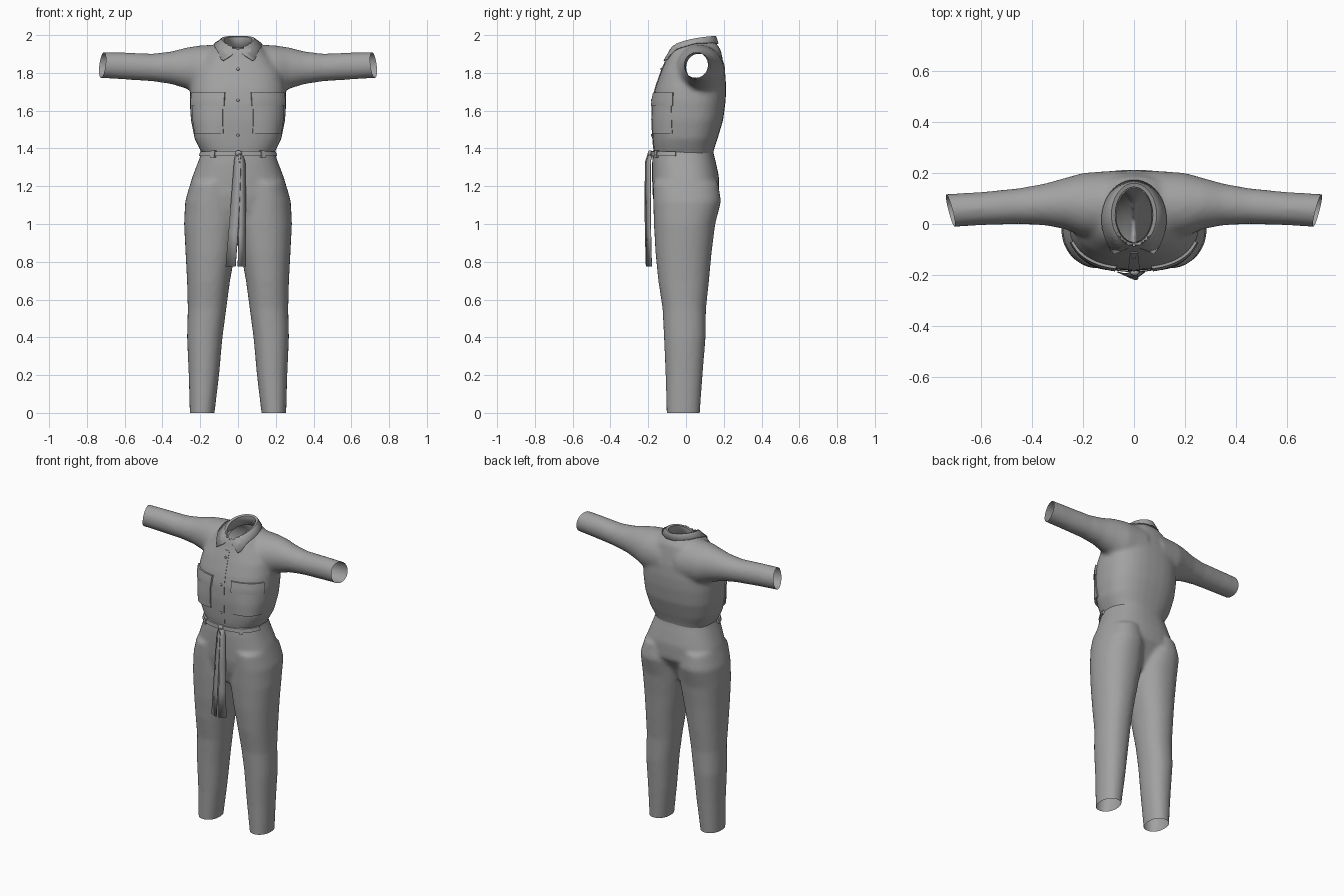
import bpy, bmesh
from math import sin, cos, pi, radians
from mathutils import Vector
from mathutils.bvhtree import BVHTree

if "Cube" in bpy.data.objects:
    bpy.data.objects.remove(bpy.data.objects["Cube"])

cloth = bpy.data.materials.new("grey cloth")
cloth.use_nodes = True
GREY = (0.36, 0.36, 0.36, 1)
cloth.diffuse_color = GREY
cloth.node_tree.nodes["Principled BSDF"].inputs["Base Color"].default_value = GREY


def finish(bm, name, angle=40):
    """Turn a bmesh into a shaded object."""
    mesh = bpy.data.meshes.new(name)
    bm.to_mesh(mesh)
    bm.free()
    mesh.materials.clear()
    mesh.materials.append(cloth)
    obj = bpy.data.objects.new(name, mesh)
    bpy.context.collection.objects.link(obj)
    bpy.ops.object.select_all(action="DESELECT")
    bpy.context.view_layer.objects.active = obj
    obj.select_set(True)
    bpy.ops.object.shade_smooth_by_angle(angle=radians(angle))
    return obj


def spow(v, p):
    return (1 if v >= 0 else -1) * abs(v) ** p


def loft(bm, axis, rows, power=2.0, side=1, sides=32):
    """Closed tube along an axis; each row is position and two ranges."""
    rings = []
    for t, a0, a1, b0, b1 in rows:
        ring = []
        for i in range(sides):
            ang = 2 * pi * i / sides
            a = (a0 + a1) / 2 + (a1 - a0) / 2 * spow(cos(ang), 2 / power)
            b = (b0 + b1) / 2 + (b1 - b0) / 2 * spow(sin(ang), 2 / power)
            co = (t * side, a, b) if axis == "x" else (a * side, b, t)
            ring.append(bm.verts.new(co))
        rings.append(ring)
    for r, s in zip(rings, rings[1:]):
        for i in range(sides):
            j = (i + 1) % sides
            bm.faces.new((r[i], r[j], s[j], s[i]))
    bm.faces.new(rings[0])
    bm.faces.new(rings[-1])


def fuse(bm, voxel=0.012, rounds=8):
    """Merge overlapping volumes into one smooth skin."""
    bmesh.ops.recalc_face_normals(bm, faces=bm.faces)
    mesh = bpy.data.meshes.new("volume")
    bm.to_mesh(mesh)
    bm.free()
    obj = bpy.data.objects.new("volume", mesh)
    bpy.context.collection.objects.link(obj)
    rem = obj.modifiers.new("fuse", "REMESH")
    rem.mode, rem.voxel_size = "VOXEL", voxel
    smooth = obj.modifiers.new("soften", "SMOOTH")
    smooth.factor, smooth.iterations = 0.5, rounds
    skin = bpy.data.meshes.new_from_object(obj.evaluated_get(bpy.context.evaluated_depsgraph_get()))
    out = bmesh.new()
    out.from_mesh(skin)
    bpy.data.objects.remove(obj)
    return out


def trim(bm, point, normal):
    """Cut the skin open, dropping the side the normal points to."""
    bmesh.ops.bisect_plane(bm, geom=bm.verts[:] + bm.edges[:] + bm.faces[:],
                           plane_co=point, plane_no=normal, clear_outer=True)


# Bodice with sleeves
bm = bmesh.new()
chest = [(1.32, .18, -.16, .14), (1.37, .188, -.165, .143), (1.40, .205, -.172, .15),
         (1.45, .23, -.176, .167), (1.55, .25, -.182, .197), (1.65, .256, -.178, .21),
         (1.72, .252, -.163, .213), (1.80, .235, -.135, .208), (1.87, .19, -.106, .195),
         (1.92, .145, -.09, .185), (1.96, .10, -.06, .16)]
loft(bm, "z", [(z, -w, w, f, b) for z, w, f, b in chest], 2.5)
sleeve = [(.06, -.07, .21, 1.65, 1.955), (.2, -.05, .20, 1.68, 1.945), (.27, -.02, .18, 1.715, 1.935),
          (.35, -.005, .158, 1.74, 1.914), (.45, .0, .14, 1.755, 1.902),
          (.6, -.005, .125, 1.765, 1.908), (.78, -.017, .115, 1.776, 1.911)]
for s in (1, -1):
    loft(bm, "x", sleeve, 2.0, s)
bm = fuse(bm)
for s in (1, -1):
    trim(bm, (.717 * s, .05, 1.84), (s, -.26, .12))
trim(bm, (0, 0, 1.372), (0, 0, -1))
neck = [f for f in bm.faces if f.calc_center_median().z > 1.8 and
        (f.calc_center_median().x / .08) ** 2 + ((f.calc_center_median().y - .035) / .12) ** 2 < 1]
bmesh.ops.delete(bm, geom=neck, context="FACES")
bodice_tree = BVHTree.FromBMesh(bm)
finish(bm, "bodice", 60)

# Trousers
bm = bmesh.new()
leg = [(-.05, .13, .254, -.102, .07), (.2, .1, .261, -.108, .088), (.4, .082, .27, -.117, .104),
       (.55, .062, .266, -.124, .106), (.7, .042, .27, -.147, .122), (.85, .014, .278, -.162, .136),
       (1.0, -.01, .286, -.17, .155), (1.12, .0, .28, -.174, .186), (1.22, .02, .25, -.175, .17)]
for s in (1, -1):
    loft(bm, "z", leg, 2.2, s)
hips = [(.98, .12, -.13, .08), (1.08, .25, -.165, .13), (1.15, .272, -.177, .175),
        (1.25, .242, -.18, .175), (1.32, .215, -.18, .16), (1.38, .193, -.175, .145),
        (1.44, .185, -.17, .14)]
loft(bm, "z", [(z, -w, w, f, b) for z, w, f, b in hips], 2.4)
bm = fuse(bm)
trim(bm, (0, 0, 0), (0, 0, -1))
trim(bm, (0, 0, 1.39), (0, 0, 1))
trouser_tree = BVHTree.FromBMesh(bm)
finish(bm, "trousers", 60)


def surface(tree, deg, z):
    """Point and outward direction of the garment at an angle from the front."""
    d = Vector((sin(radians(deg)), -cos(radians(deg)), 0))
    return tree.ray_cast(Vector((0, .01, z)), d)[0], d


def patch(name, tree, deg0, deg1, z0, z1, height, sag=0.0, n=12, m=8):
    """Raised cloth panel that follows the garment surface."""
    bm = bmesh.new()
    us = [0] + [i / n for i in range(n + 1)] + [1]
    vs = [0] + [i / m for i in range(m + 1)] + [1]
    grid = []
    for j, v in enumerate(vs):
        row = []
        for i, u in enumerate(us):
            p, d = surface(tree, deg0 + (deg1 - deg0) * u, z0 + (z1 - z0) * v)
            rim = i in (0, len(us) - 1) or j in (0, len(vs) - 1)
            lift = -.004 if rim else height + sag * sin(pi * u) * (1 - v)
            row.append(bm.verts.new(p + d * lift))
        grid.append(row)
    for r, s in zip(grid, grid[1:]):
        for i in range(len(us) - 1):
            bm.faces.new((r[i], r[i + 1], s[i + 1], s[i]))
    bmesh.ops.recalc_face_normals(bm, faces=bm.faces)
    return finish(bm, name)


# Chest pockets, flaps and belt loops
for s, label in ((1, "left"), (-1, "right")):
    patch(label + "_pocket", bodice_tree, 23 * s, 70 * s, 1.48, 1.64, .006, .012)
    patch(label + "_pocket_flap", bodice_tree, 21 * s, 72 * s, 1.625, 1.695, .011)
    patch(label + "_belt_loop", trouser_tree, 35 * s, 41 * s, 1.352, 1.388, .018, n=2, m=3)

# Button placket, belt and waist seam
patch("placket", bodice_tree, -7, 7, 1.385, 1.86, .003, n=4, m=20)
patch("belt", trouser_tree, -72, 72, 1.36, 1.385, .012, n=30, m=3)

# Buttons
for k, z in enumerate((1.47, 1.655, 1.82)):
    p, d = surface(bodice_tree, 0, z)
    bm = bmesh.new()
    bmesh.ops.create_uvsphere(bm, u_segments=12, v_segments=6, radius=.008)
    bmesh.ops.scale(bm, vec=(1, .6, 1), verts=bm.verts)
    bmesh.ops.translate(bm, vec=p + d * .004, verts=bm.verts)
    finish(bm, "button_%d" % (k + 1))

# Folded collar: inner stand, fold and outer leaf swept round the neck
bm = bmesh.new()
STEPS = 36
columns = []
for i in range(STEPS + 1):
    q = 2 * i / STEPS - 1
    t = abs(q)
    top = 1.993 - .083 * t ** 2.5
    low = 1.955 - .09 * t ** 1.5
    inner, outer = q * radians(177), q * radians(142)
    x, y = .126 * sin(outer), .02 + .15 * cos(outer) - .018 * t ** 4
    hit = bodice_tree.ray_cast(Vector((x, y, 2.2)), Vector((0, 0, -1)))[0]
    if hit:
        low = max(low, min(hit.z + .007, top - .012))
    profile = [(.072 * sin(inner), .035 + .108 * cos(inner), top - .06),
               (.076 * sin(inner), .035 + .112 * cos(inner), top - .004),
               (.088 * sin(inner), .036 + .122 * cos(inner), top),
               (x, y, low)]
    columns.append([bm.verts.new(c) for c in profile])
for a, b in zip(columns, columns[1:]):
    for k in range(3):
        bm.faces.new((a[k], b[k], b[k + 1], a[k + 1]))
bmesh.ops.recalc_face_normals(bm, faces=bm.faces)
collar = finish(bm, "collar")
thick = collar.modifiers.new("thickness", "SOLIDIFY")
thick.thickness, thick.offset = .006, 0

# Hanging belt ties: centre line x, y, z with half width
ties = {"right_tie": [(.0, -.185, 1.385, .01), (-.002, -.203, 1.33, .018), (-.012, -.206, 1.15, .022),
                      (-.025, -.204, .95, .025), (-.039, -.199, .775, .026)],
        "left_tie": [(.008, -.185, 1.385, .01), (.022, -.2, 1.33, .015), (.025, -.2, 1.15, .016),
                     (.022, -.198, .95, .019), (.02, -.194, .775, .021)]}
for name, path in ties.items():
    turn = .012 if name == "left_tie" else -.012
    bm = bmesh.new()
    pairs = [(bm.verts.new((x - w, y - turn, z)), bm.verts.new((x + w, y + turn, z)))
             for x, y, z, w in path]
    for (a, b), (c, d) in zip(pairs, pairs[1:]):
        bm.faces.new((a, c, d, b))
    tie = finish(bm, name)
    sol = tie.modifiers.new("thickness", "SOLIDIFY")
    sol.thickness, sol.offset = .004, 0

# Belt knot
bm = bmesh.new()
bmesh.ops.create_uvsphere(bm, u_segments=16, v_segments=8, radius=.018)
bmesh.ops.scale(bm, vec=(1, .7, .9), verts=bm.verts)
bmesh.ops.translate(bm, vec=(.003, -.19, 1.374), verts=bm.verts)
finish(bm, "belt_knot")
